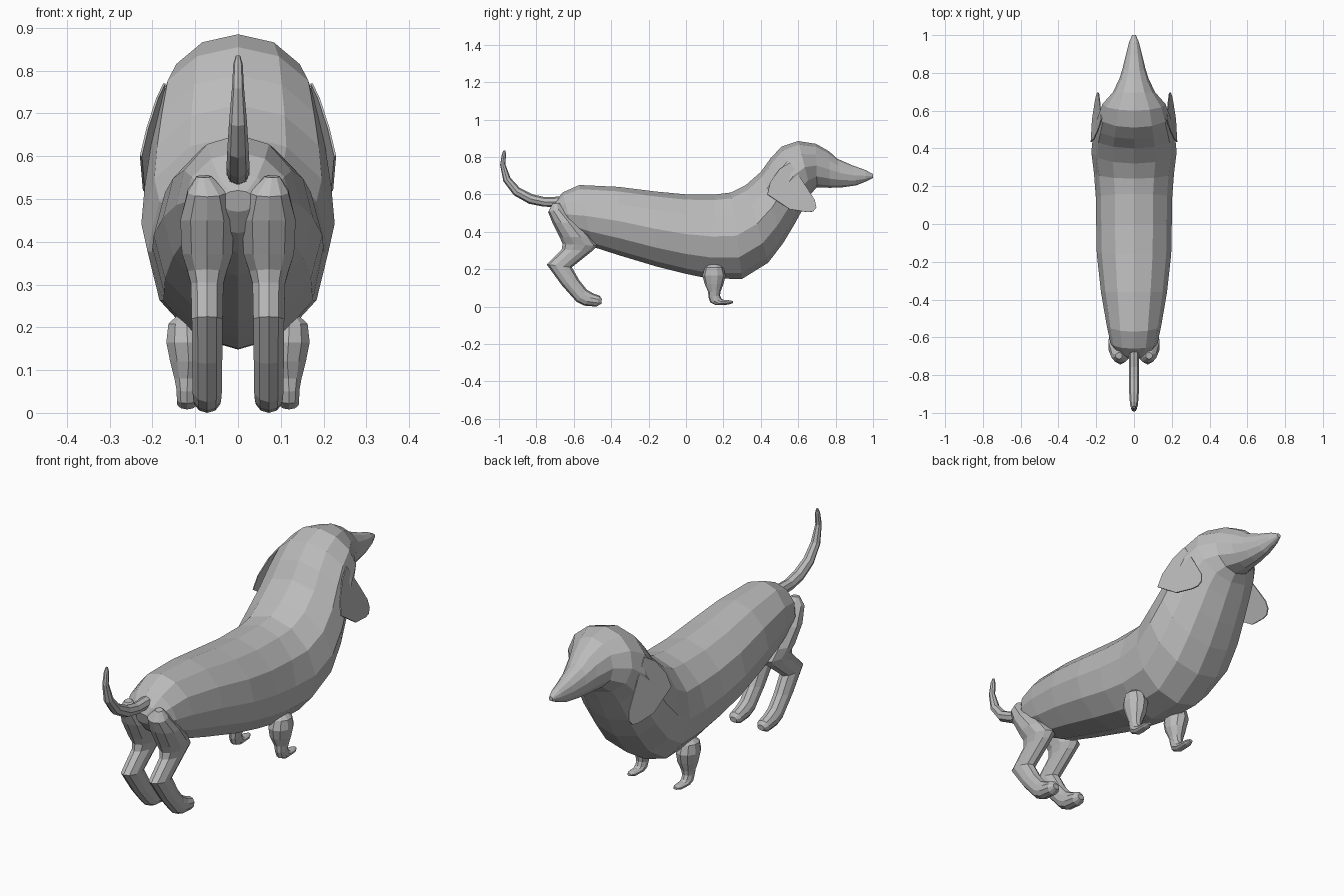
import bpy, bmesh, math
from mathutils import Vector

coat = bpy.data.materials.new("grey coat")
coat.diffuse_color = (0.5, 0.5, 0.5, 1)


def finish(bm, name):
    bmesh.ops.recalc_face_normals(bm, faces=bm.faces)
    me = bpy.data.meshes.new(name)
    bm.to_mesh(me)
    bm.free()
    me.materials.append(coat)
    ob = bpy.data.objects.new(name, me)
    bpy.context.collection.objects.link(ob)
    return ob


def loft(name, rings, sides, x=0.0):
    """Each ring is (y1, z1, y2, z2, half width): an ellipse spanning two side-view points.
    An optional sixth value shifts the ring sideways."""
    bm = bmesh.new()
    loops = []
    for y1, z1, y2, z2, w, *shift in rings:
        a, b = Vector((0, y1, z1)), Vector((0, y2, z2))
        mid, half = (a + b) / 2, (a - b) / 2
        mid.x = x + (math.copysign(shift[0], x) if shift else 0)
        loops.append([bm.verts.new(mid + half * math.cos(t) + Vector((w * math.sin(t), 0, 0)))
                      for t in (2 * math.pi * i / sides for i in range(sides))])
    for p, q in zip(loops, loops[1:]):
        for i in range(sides):
            j = (i + 1) % sides
            bm.faces.new((p[i], p[j], q[j], q[i]))
    bm.faces.new(loops[0])
    bm.faces.new(loops[-1])
    return finish(bm, name)


# Body, neck and head in one skin: back point, belly point, half width
loft("body_and_head", [
    (-.715, .52, -.70, .47, .04),
    (-.70, .56, -.66, .42, .09),
    (-.66, .61, -.60, .375, .125),
    (-.57, .65, -.50, .32, .145),
    (-.36, .64, -.36, .275, .175),
    (-.16, .615, -.16, .215, .197),
    (.0, .60, .0, .175, .20),
    (.16, .60, .12, .15, .202),
    (.24, .61, .30, .148, .212),
    (.32, .65, .44, .235, .226),
    (.40, .72, .52, .34, .218),
    (.45, .79, .58, .44, .205),
    (.51, .855, .635, .54, .19),
    (.60, .885, .67, .605, .167),
    (.695, .87, .70, .638, .112),
    (.765, .83, .77, .635, .078),
    (.81, .79, .84, .638, .06),
    (.89, .755, .91, .648, .042),
    (.96, .73, .96, .668, .027),
    (1.0, .708, 1.0, .688, .01)], 12)

# Tail: centre line with radius, turned into rings square to the path
path = [(-.66, .56, .028), (-.76, .56, .026), (-.83, .575, .027), (-.905, .615, .025),
        (-.958, .68, .021), (-.98, .76, .014), (-.973, .815, .011), (-.97, .835, .005)]
rings = []
for i, (y, z, r) in enumerate(path):
    p, q = path[max(i - 1, 0)], path[min(i + 1, len(path) - 1)]
    n = Vector((-(q[1] - p[1]), q[0] - p[0])).normalized() * r
    rings.append((y + n.x, z + n.y, y - n.x, z - n.y, r))
loft("tail", rings, 8)

hind = [
    (-.715, .55, -.68, .555, .018, .008),
    (-.737, .505, -.655, .53, .048),
    (-.715, .45, -.58, .45, .066),
    (-.675, .37, -.51, .375, .062),
    (-.66, .335, -.475, .325, .048),
    (-.665, .305, -.50, .298, .04),
    (-.745, .225, -.61, .21, .038),
    (-.665, .115, -.57, .14, .037),
    (-.585, .025, -.53, .09, .036),
    (-.545, .005, -.495, .07, .034),
    (-.48, 0, -.462, .058, .032),
    (-.452, .015, -.45, .04, .018)]
front = [
    (.12, .226, .18, .226, .025, .005),
    (.10, .208, .20, .208, .045, .005),
    (.088, .165, .212, .165, .052, .003),
    (.10, .12, .20, .12, .046),
    (.118, .08, .185, .08, .032, -.003),
    (.12, .05, .182, .06, .026, -.004),
    (.13, .022, .19, .042, .025, -.004),
    (.16, .008, .20, .036, .024, -.004),
    (.225, .01, .23, .034, .021, -.004),
    (.25, .018, .25, .03, .01, -.004)]

# Ear outline in side view; the flap leans outward towards its lower rear edge
ear = [(.555, .77), (.59, .72), (.64, .645), (.688, .57), (.697, .53), (.68, .508),
       (.65, .505), (.555, .52), (.435, .60), (.45, .665), (.50, .735)]

for side, s in (("right", 1), ("left", -1)):
    loft(f"{side}_hind_leg", hind, 10, s * .072)
    loft(f"{side}_front_leg", front, 10, s * .115)
    bm = bmesh.new()
    bm.faces.new([bm.verts.new((s * (.172 - .186 * (y - .555) - .192 * (z - .77)), y, z))
                  for y, z in ear])
    flap = finish(bm, f"{side}_ear")
    thick = flap.modifiers.new("thickness", 'SOLIDIFY')
    thick.thickness, thick.offset = .005, 0
